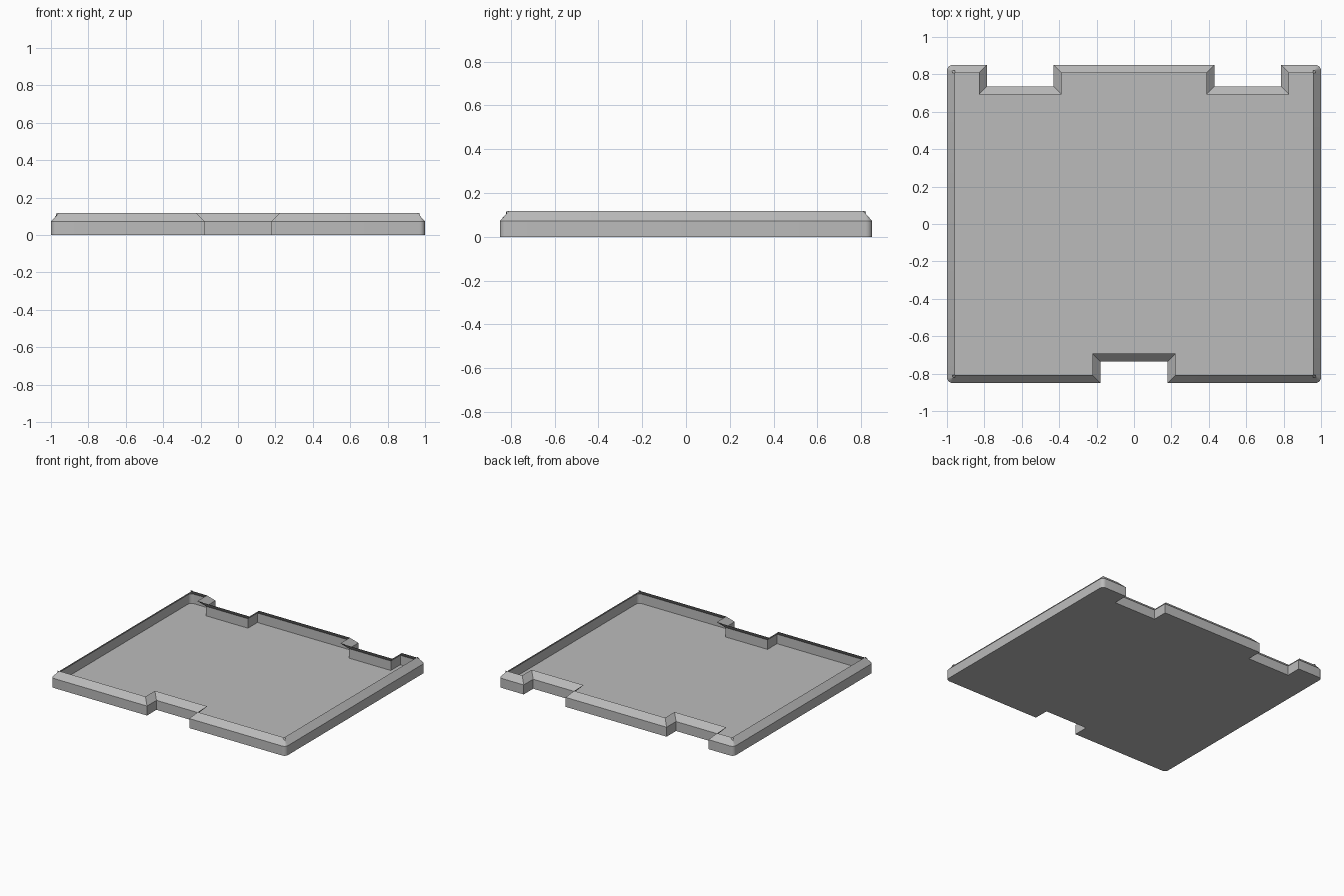
import bpy, bmesh, math
from mathutils import Vector

if "Cube" in bpy.data.objects:
    bpy.data.objects.remove(bpy.data.objects["Cube"])

HX, HY = 1.0, 0.85            # half width, half depth
NOTCH_Y = 0.735               # wall line inside the notches
WALL_Z, RIM_Z = 0.073, 0.118  # top of upright wall, top of sloped lip
INSET = 0.043                 # how far the lip leans inward
R, SEG = 0.03, 6              # corner rounding

grey = bpy.data.materials.new("plain grey")
grey.diffuse_color = (0.5, 0.5, 0.5, 1)
grey.use_nodes = True
grey.node_tree.nodes["Principled BSDF"].inputs["Base Color"].default_value = grey.diffuse_color


def outline():
    """Anticlockwise outline as (point, lip point) pairs."""
    # (x, y, rounded)
    pts = [(-HX, -HY, 1), (-.18, -HY, 0), (-.18, -NOTCH_Y, 0), (.18, -NOTCH_Y, 0),
           (.18, -HY, 0), (HX, -HY, 1), (HX, HY, 1)]
    right = [(.787, HY, 0), (.787, NOTCH_Y, 0), (.43, NOTCH_Y, 0), (.43, HY, 0)]
    pts += right + [(-x, y, r) for x, y, r in reversed(right)] + [(-HX, HY, 1)]
    pairs = []
    for i, (x, y, rounded) in enumerate(pts):
        p = Vector((x, y))
        a = (p - Vector(pts[i - 1][:2])).normalized()
        b = (Vector(pts[(i + 1) % len(pts)][:2]) - p).normalized()
        if rounded:
            c = p - a * R + b * R
            for k in range(SEG + 1):
                t = math.pi / 2 * k / SEG
                d = -b * math.cos(t) + a * math.sin(t)
                pairs.append((c + d * R, c + d * (R - INSET)))
        else:
            # mitred corner: inward normals of both neighbouring edges
            inward = Vector((-a.y, a.x)) + Vector((-b.y, b.x))
            pairs.append((p, p + inward * INSET))
    return pairs


# Open tray: floor, upright wall and inward-leaning lip
bm = bmesh.new()
pairs = outline()
base = [bm.verts.new((*p, 0)) for p, q in pairs]
wall = [bm.verts.new((*p, WALL_Z)) for p, q in pairs]
lip = [bm.verts.new((*q, RIM_Z)) for p, q in pairs]
bm.faces.new(base[::-1])
for low, high in ((base, wall), (wall, lip)):
    for i in range(len(low)):
        j = (i + 1) % len(low)
        bm.faces.new((low[i], low[j], high[j], high[i]))

mesh = bpy.data.meshes.new("tray")
bm.to_mesh(mesh)
bm.free()
mesh.materials.append(grey)
tray = bpy.data.objects.new("tray", mesh)
bpy.context.collection.objects.link(tray)
bpy.context.view_layer.objects.active = tray
tray.select_set(True)
bpy.ops.object.shade_smooth_by_angle(angle=math.radians(30))
